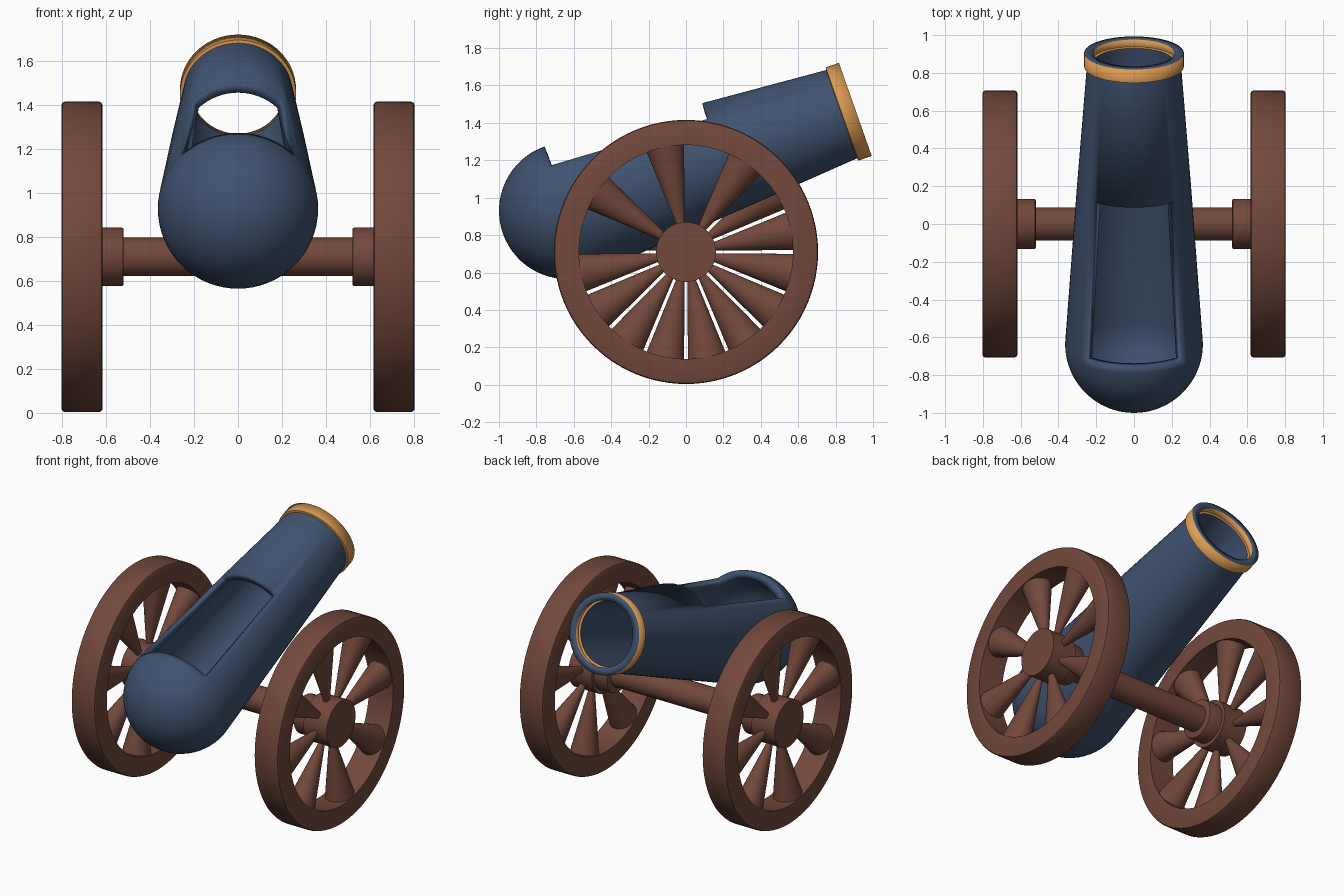
import bpy, bmesh, math
from mathutils import Matrix, Vector

if "Cube" in bpy.data.objects:
    bpy.data.objects.remove(bpy.data.objects["Cube"])

AXLE_Z = 0.71


def material(name, rgb):
    m = bpy.data.materials.new(name)
    m.diffuse_color = (*rgb, 1)
    m.use_nodes = True
    m.node_tree.nodes["Principled BSDF"].inputs["Base Color"].default_value = m.diffuse_color
    return m


BLUE = material("blue_iron", (0.05, 0.085, 0.16))
BROWN = material("brown_wood", (0.17, 0.065, 0.045))
GOLD = material("gold_band", (0.72, 0.33, 0.085))


def make(name, bm, mats, matrix=None):
    bmesh.ops.recalc_face_normals(bm, faces=bm.faces)
    me = bpy.data.meshes.new(name)
    bm.to_mesh(me)
    bm.free()
    for m in mats:
        me.materials.append(m)
    ob = bpy.data.objects.new(name, me)
    bpy.context.collection.objects.link(ob)
    if matrix:
        ob.matrix_world = matrix
    bpy.ops.object.select_all(action='DESELECT')
    ob.select_set(True)
    bpy.context.view_layer.objects.active = ob
    bpy.ops.object.shade_smooth_by_angle(angle=math.radians(35))
    return ob


def lathe(profile, n=64, closed=False, skip=None, gold=()):
    """Turn (along, radius) points around the local x axis; angle 0 is +z."""
    bm = bmesh.new()
    rings = []
    for s, r in profile:
        if r == 0:
            rings.append([bm.verts.new((s, 0, 0))] * n)
        else:
            rings.append([bm.verts.new((s, r * math.sin(2 * math.pi * k / n),
                                        r * math.cos(2 * math.pi * k / n))) for k in range(n)])
    count = len(rings)
    for i in range(count if closed else count - 1):
        a, b = rings[i], rings[(i + 1) % count]
        for k in range(n):
            if skip and skip(i, k):
                continue
            j = (k + 1) % n
            quad = list(dict.fromkeys((a[k], b[k], b[j], a[j])))
            f = bm.faces.new(quad)
            f.material_index = 1 if i in gold else 0
    return bm


# barrel: round breech, tapered tube, raised muzzle band, open top quarter
R = 0.365
STEPS = 16
profile = [(-R * math.cos(t), R * math.sin(t) if i else 0)
           for i, t in enumerate(math.pi / 2 * k / STEPS for k in range(STEPS + 1))]
profile += [(0.872, 0.303), (1.555, 0.25), (1.558, 0.264), (1.633, 0.264)]
N = 64
bm = lathe(profile, N, gold=(STEPS + 2, STEPS + 3),
           skip=lambda i, k: i == STEPS and (k < N // 8 or k >= N - N // 8))
tilt = math.radians(19.4)
along = Vector((0, math.cos(tilt), math.sin(tilt)))
up = Vector((0, -math.sin(tilt), math.cos(tilt)))
frame = Matrix((along, up.cross(along), up)).transposed().to_4x4()
barrel = make("barrel", bm, [BLUE, GOLD], Matrix.Translation((0, -0.635, 0.93)) @ frame)
wall = barrel.modifiers.new("wall", 'SOLIDIFY')
wall.thickness = 0.05
wall.offset = -1
wall.material_offset_rim = -1

# axle
make("axle", lathe([(-0.6, 0), (-0.6, 0.088), (0.6, 0.088), (0.6, 0)], 48), [BROWN],
     Matrix.Translation((0, 0, AXLE_Z)))


# wheels: rim, hub with collar, eight flared spokes
def wheel(side, turn):
    place = Matrix.Translation((0, 0, AXLE_Z)) @ Matrix.Rotation(turn, 4, 'Z')
    b, x0, x1, r0, r1 = 0.014, 0.617, 0.803, 0.572, 0.706
    rim = [(x0, r0), (x0, r1 - b), (x0 + b * .3, r1 - b * .3), (x0 + b, r1),
           (x1 - b, r1), (x1 - b * .3, r1 - b * .3), (x1, r1 - b), (x1, r0)]
    make(side + "_wheel_rim", lathe(rim, 96, closed=True), [BROWN], place)
    hub = [(0.52, 0), (0.52, 0.123), (0.523, 0.13), (0.53, 0.133), (0.62, 0.133),
           (0.62, 0.16), (0.80, 0.16), (0.80, 0)]
    make(side + "_wheel_hub", lathe(hub, 48), [BROWN], place)
    bm = bmesh.new()
    inner, outer = 0.13, 0.59
    for k in range(8):
        a = math.radians(11.25 + 45 * k)
        m = (Matrix.Translation((0.71, 0, 0)) @ Matrix.Rotation(a - math.pi / 2, 4, 'X')
             @ Matrix.Diagonal((0.86, 1, 1, 1)) @ Matrix.Translation((0, 0, (inner + outer) / 2)))
        bmesh.ops.create_cone(bm, cap_ends=True, segments=32, radius1=0.018, radius2=0.107,
                              depth=outer - inner, matrix=m)
    make(side + "_wheel_spokes", bm, [BROWN], place)


wheel("right", 0)
wheel("left", math.pi)
